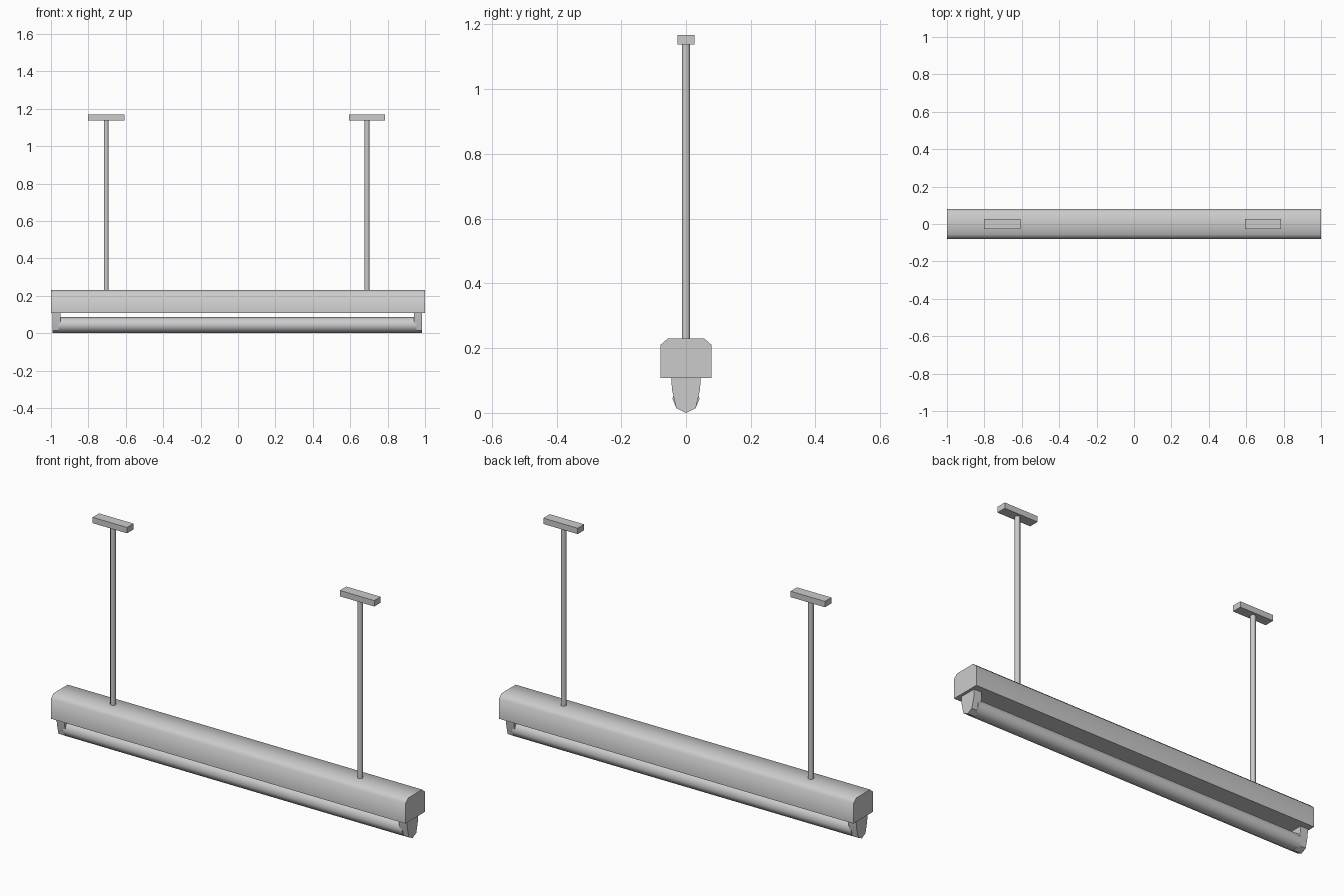
import bpy, bmesh, math

if "Cube" in bpy.data.objects:
    bpy.data.objects.remove(bpy.data.objects["Cube"])


def extrude_profile(name, pts, x0, x1, angle=50):
    """Closed (y, z) profile swept along x into a capped solid."""
    bm = bmesh.new()
    face = bm.faces.new([bm.verts.new((x0, y, z)) for y, z in pts])
    res = bmesh.ops.extrude_face_region(bm, geom=[face])
    for v in res["geom"]:
        if isinstance(v, bmesh.types.BMVert):
            v.co.x = x1
    bmesh.ops.recalc_face_normals(bm, faces=bm.faces)
    mesh = bpy.data.meshes.new(name)
    bm.to_mesh(mesh)
    bm.free()
    ob = bpy.data.objects.new(name, mesh)
    bpy.context.collection.objects.link(ob)
    smooth(ob, angle)
    return ob


def smooth(ob, angle):
    bpy.ops.object.select_all(action="DESELECT")
    ob.select_set(True)
    bpy.context.view_layer.objects.active = ob
    bpy.ops.object.shade_smooth_by_angle(angle=math.radians(angle))


def mirrored(half):
    """Complete a right-half profile with its left half."""
    return half + [(-y, z) for y, z in reversed(half) if y > 0]


# Long housing with chamfered top edges
extrude_profile("housing", mirrored([(0.079, 0.108), (0.079, 0.21), (0.056, 0.23)]), -1, 1)

# Eight-sided lamp tube
R = 0.042
ring = [(R * math.sin(k * math.pi / 4), 0.044 - R * math.cos(k * math.pi / 4)) for k in range(8)]
extrude_profile("lamp_tube", ring, -0.96, 0.955)

# End sockets holding the tube
socket = mirrored([(0, 0), (0.03, 0.015), (0.043, 0.07), (0.046, 0.112)])
for side, x0, x1 in (("left", -0.992, -0.948), ("right", 0.94, 0.985)):
    extrude_profile(side + "_socket", socket, x0, x1)

# Hanging rods and ceiling plates
for side, x in (("left", -0.705), ("right", 0.69)):
    bpy.ops.mesh.primitive_cylinder_add(vertices=8, radius=0.0135, depth=0.93,
                                        location=(x, 0, 0.685), rotation=(0, 0, math.pi / 8))
    rod = bpy.context.object
    rod.name = side + "_rod"
    smooth(rod, 50)
    plate = [(-0.026, 1.138), (0.026, 1.138), (0.026, 1.168), (-0.026, 1.168)]
    extrude_profile(side + "_ceiling_plate", plate, x - 0.097, x + 0.097)
